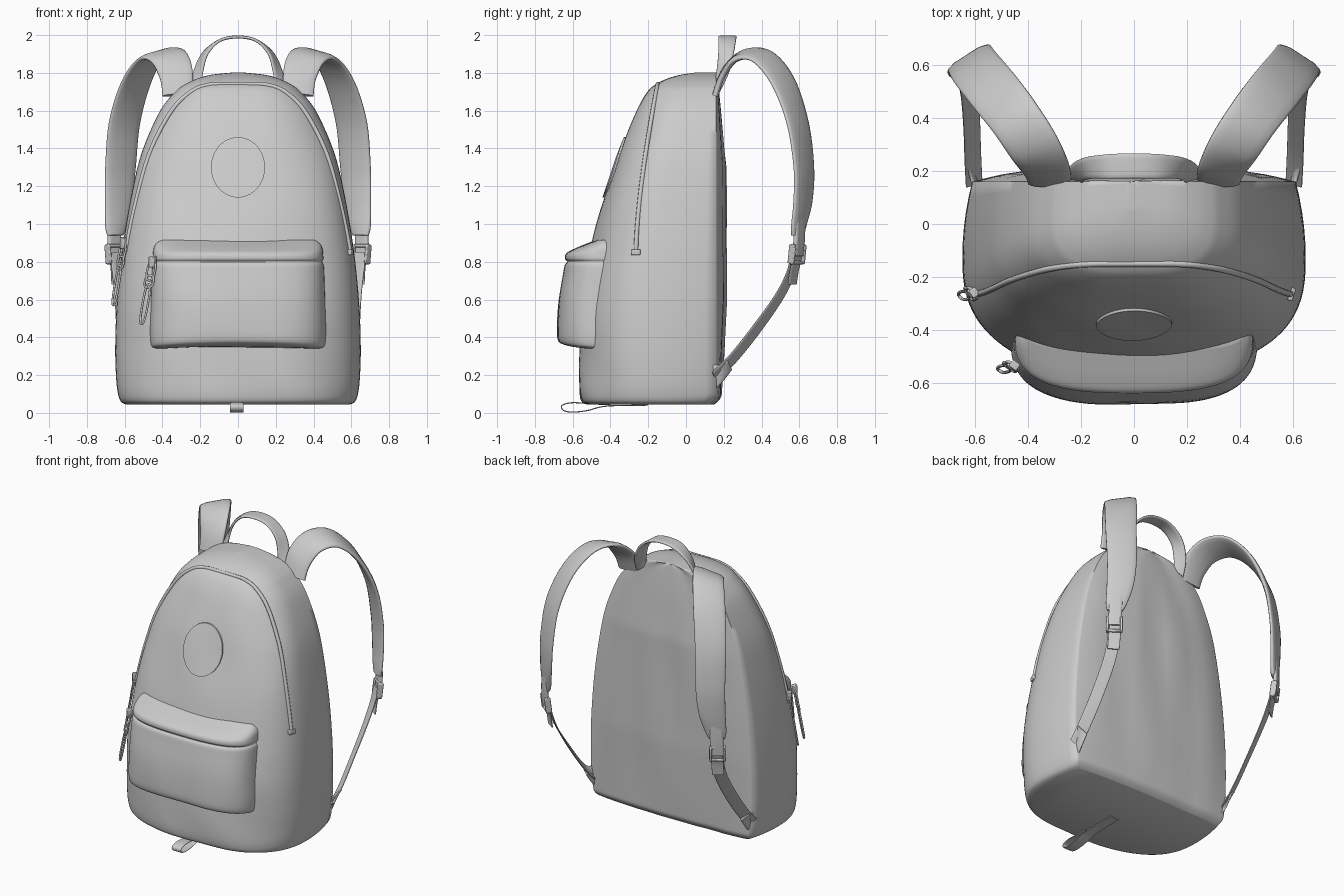
import bpy, bmesh
from math import sin, cos, pi, copysign, atan2
from mathutils import Vector, Matrix, noise

if "Cube" in bpy.data.objects:
    bpy.data.objects.remove(bpy.data.objects["Cube"])


def spline(rows, n=6):
    """Catmull-Rom through rows of any dimension."""
    rows = [Vector(r) for r in rows]
    out = []
    for i in range(len(rows) - 1):
        a, b, c, d = rows[max(i - 1, 0)], rows[i], rows[i + 1], rows[min(i + 2, len(rows) - 1)]
        for k in range(n):
            t = k / n
            out.append(b + 0.5 * t * ((c - a) + t * (2 * a - 5 * b + 4 * c - d + t * (3 * b - a - 3 * c + d))))
    return out + [rows[-1]]


def add_mesh(name, bm):
    bmesh.ops.recalc_face_normals(bm, faces=bm.faces)
    me = bpy.data.meshes.new(name)
    bm.to_mesh(me)
    bm.free()
    ob = bpy.data.objects.new(name, me)
    bpy.context.collection.objects.link(ob)
    return ob


def loft(name, rings):
    bm = bmesh.new()
    vs = [[bm.verts.new(p) for p in r] for r in rings]
    n = len(vs[0])
    for a, b in zip(vs, vs[1:]):
        for i in range(n):
            j = (i + 1) % n
            bm.faces.new((a[i], a[j], b[j], b[i]))
    bm.faces.new(vs[0])
    bm.faces.new(vs[-1])
    return add_mesh(name, bm)


def ribbon(name, rows, thick, crown=1.0, s=1):
    """Strap: rows are centre xyz + half-width vector xyz; s mirrors in x."""
    path = [(Vector((s * r[0], r[1], r[2])), Vector((s * r[3], r[4], r[5]))) for r in spline(rows)]
    half = [(-1, .5), (-.9, .9), (-.6, crown), (0, crown), (.6, crown), (.9, .9), (1, .5)]
    prof = half + [(-u, -v) for u, v in half]
    rings = []
    for i, (c, w) in enumerate(path):
        t = path[min(i + 1, len(path) - 1)][0] - path[max(i - 1, 0)][0]
        nrm = t.cross(w).normalized() * thick / 2
        rings.append([c + w * u + nrm * v for u, v in prof])
    return loft(name, rings)


def tube(name, pts, r, cyclic=False):
    cu = bpy.data.curves.new(name, 'CURVE')
    cu.dimensions = '3D'
    cu.bevel_depth = r
    cu.bevel_resolution = 2
    cu.use_fill_caps = True
    sp = cu.splines.new('POLY')
    sp.points.add(len(pts) - 1)
    for p, q in zip(sp.points, pts):
        p.co = (*q, 1)
    sp.use_cyclic_u = cyclic
    ob = bpy.data.objects.new(name, cu)
    bpy.context.collection.objects.link(ob)
    return ob


def boxes(name, origin, rot, parts):
    bm = bmesh.new()
    base = Matrix.Translation(origin) @ rot.to_4x4()
    for c, size in parts:
        bmesh.ops.create_cube(bm, size=1, matrix=base @ Matrix.Translation(c) @ Matrix.Diagonal((*size, 1)))
    ob = add_mesh(name, bm)
    m = ob.modifiers.new('Bevel', 'BEVEL')
    m.width, m.segments = 0.005, 2
    return ob


# Main body: horizontal sections, rows are z, half width, front y
YB, P = 0.16, 2.6
body = spline([(.045, .595, -.525), (.06, .62, -.552), (.10, .635, -.563), (.18, .645, -.565), (.35, .65, -.56),
               (.6, .64, -.55), (.9, .608, -.50), (1.2, .555, -.41), (1.4, .502, -.345), (1.6, .412, -.262),
               (1.7, .332, -.205), (1.74, .28, -.16), (1.77, .215, -.10), (1.79, .14, -.03), (1.802, .03, .05)])


def profile(z):
    for a, b in zip(body, body[1:]):
        if z <= b[0]:
            return a.lerp(b, (z - a[0]) / (b[0] - a[0]))
    return body[-1]


def wrinkle(x, z):
    return 0.011 * noise.noise((x * 3.5 + z, 0.3, z * 3))


def front_y(x, z):
    _, w, yf = profile(z)
    y0 = YB - .4 * (YB - yf)
    return y0 - (y0 - yf) * max(0, 1 - abs(x / w) ** P) ** (1 / P) + wrinkle(x, z)


def section(z, w, yf):
    y0 = YB - .4 * (YB - yf)
    yb = YB - 12 * max(0, .10 - z) ** 2
    pts, wb = [], w * (.93 + .035 * z)
    for i in range(49):
        c, q = cos(pi * i / 48), sin(pi * i / 48)
        x = w * copysign(abs(c) ** (2 / P), c)
        pts.append((x, y0 - (y0 - yf) * max(q, 0) ** (2 / P) + wrinkle(x, z), z))
    side = [(w - (w - wb) * (k / 5) ** 2, y0 + (yb - y0) * k / 5) for k in range(1, 6)]
    pts += [(-x, y, z) for x, y in side]
    for k in range(1, 20):
        u = -cos(pi * k / 20)
        bulge = .05 * (1 - u ** 4) * min(1, (1.81 - z) / .5) * min(1, .4 + z)
        fold = 1.6 * noise.noise((u * 3, 7.1, z * 1.3)) * .011
        pts.append((u * wb, yb + bulge + fold * (1 - u * u), z))
    return pts + [(x, y, z) for x, y in reversed(side)]


loft("pack_body", [section(*r) for r in body])

# Zipper welt arching over the front panel
arch = []
for k in range(41):
    z = .85 + .89 * sin(pi / 2 * k / 40)
    _, w, yf = profile(z)
    y0 = YB - .4 * (YB - yf)
    ys = max(yf, -.265 + .115 * ((z - .85) / .89) ** 1.5)
    f = max(0, 1 - min(1, max(0, (y0 - ys) / (y0 - yf))) ** P) ** (1 / P)
    arch.append((w * f if k < 40 else 0, ys, z))
tube("zipper_welt", arch + [(-x, y, z) for x, y, z in reversed(arch[:-1])], .012)
boxes("zipper_end_tab", arch[0], Matrix.Rotation(-.3, 3, 'Z'), [((0, 0, 0), (.026, .05, .03))])

# Front pocket with zipper groove and sloping top
pocket = spline([(.335, .43, -.60), (.345, .455, -.65), (.37, .465, -.678), (.45, .468, -.683), (.6, .462, -.675),
                 (.74, .457, -.652), (.785, .453, -.643), (.80, .445, -.63), (.815, .452, -.642), (.845, .45, -.635),
                 (.87, .447, -.59), (.895, .435, -.53), (.915, .41, -.48)], 4)
rings = []
for z, w, yf in pocket:
    ring = []
    for i in range(41):
        c, q = cos(pi * i / 40), max(sin(pi * i / 40), 0)
        x = w * copysign(abs(c) ** (2 / 3), c)
        sag = .02 * (1 - (x / .47) ** 2) * max(0, 1 - (z - .335) / .15)
        ring.append((x, -.41 + (yf + .41) * q ** (2 / 3) + .6 * wrinkle(x, z + 2), z + sag))
    rings.append(ring)
loft("front_pocket", rings)

# Plain oval patch lying on the front panel, with a turned-in rim
bm = bmesh.new()
grid = []
for r, lift in ((1, -.004), (1, .010), (.75, .010), (.5, .010), (.25, .010), (.02, .010)):
    loop = []
    for k in range(40):
        x, z = .143 * r * cos(2 * pi * k / 40), 1.30 + .16 * r * sin(2 * pi * k / 40)
        loop.append(bm.verts.new((x, front_y(x, z) - lift, z)))
    grid.append(loop)
for a, b in zip(grid, grid[1:]):
    for i in range(40):
        bm.faces.new((a[i], a[i - 1], b[i - 1], b[i]))
bm.faces.new(grid[-1])
add_mesh("round_patch", bm)

# Shoulder straps, buckles and lower webbing, mirrored
for s, side in ((1, "right"), (-1, "left")):
    ribbon(f"shoulder_strap_{side}", [
        (.32, .155, 1.685, .08, 0, -.008), (.328, .20, 1.80, .084, -.015, -.035), (.375, .285, 1.89, .085, -.04, -.03),
        (.45, .40, 1.888, .08, -.055, -.02), (.535, .51, 1.76, .08, -.06, -.01), (.60, .59, 1.54, .08, -.055, 0),
        (.622, .624, 1.3, .078, -.05, 0), (.632, .619, 1.12, .07, -.046, 0), (.645, .597, .99, .055, -.036, 0),
        (.65, .59, .94, .04, -.028, 0)], .022, 1.5, s)
    ribbon(f"buckle_tab_{side}", [
        (.652, .602, 1.04, .033, -.024, 0), (.655, .60, .93, .033, -.024, 0), (.657, .592, .83, .033, -.024, 0)],
        .024, 1, s)
    rot = Matrix.Rotation(s * atan2(-.6, .75), 3, 'Z') @ Matrix.Rotation(-.12, 3, 'X')
    bars = [((0, 0, v), (.1, .03, .018)) for v in (-.045, 0, .045)]
    bars += [((u, 0, 0), (.016, .04, .1)) for u in (-.044, .044)]
    boxes(f"buckle_{side}", (s * .653, .588, .84), rot, bars)
    ribbon(f"webbing_{side}", [
        (.648, .58, .85, .032, -.022, 0), (.634, .555, .74, .032, -.022, .005), (.622, .49, .61, .031, -.02, .012),
        (.614, .37, .44, .03, -.018, .018), (.61, .25, .29, .03, -.014, .022), (.605, .15, .19, .03, -.01, .025)],
        .009, 1, s)
    ribbon(f"webbing_end_{side}", [
        (.65, .595, .83, .031, -.022, 0), (.642, .575, .76, .031, -.022, 0), (.638, .562, .68, .031, -.022, 0)],
        .009, 1, s)
    # stitched anchor tab at the lower corner
    ribbon(f"anchor_tab_{side}", [
        (.593, .13, .18, .012, 0, .075), (.602, .18, .205, .015, -.005, .05), (.61, .23, .255, .026, -.012, .025)],
        .014, 1, s)

# Carry handle
arm = [(-.225, .165, 1.72, -.03, .01, -.02), (-.21, .195, 1.81, -.025, .03, -.01), (-.172, .212, 1.905, -.012, .04, 0),
       (-.095, .218, 1.972, 0, .046, 0)]
ribbon("carry_handle", arm + [(0, .22, 1.99, 0, .047, 0)] +
       [(-x, y, z, -a, b, c) for x, y, z, a, b, c in reversed(arm)], .016)

# Small loop under the base
ribbon("base_loop", [(-.007, y, z, .035, 0, 0) for y, z in (
    (-.20, .041), (-.42, .036), (-.52, .013), (-.60, .004), (-.65, .014), (-.655, .04), (-.60, .054), (-.50, .048),
    (-.40, .043))], .006)


# Zipper pulls: slider, link and long loop
def pull(name, top, bottom, face):
    top, bottom = Vector(top), Vector(bottom)
    d, n = bottom - top, Vector(face).normalized()
    boxes(name + "_slider", top, Matrix.Rotation(atan2(n.y, n.x), 3, 'Z'), [((0, 0, 0), (.035, .03, .06))])
    for part, a, b, wid in (("link", 0, .3, .026), ("ring", .22, .42, .028), ("loop", .36, 1, .018)):
        c, h = top + d * (a + b) / 2, d * (b - a) / 2
        pts = [c + h * cos(2 * pi * k / 24) + n * wid * copysign(abs(sin(2 * pi * k / 24)) ** .6, sin(2 * pi * k / 24))
               for k in range(24)]
        tube(f"{name}_{part}", pts, .006, True)


pull("main_zip_pull", (-.605, -.26, .90), (-.66, -.275, .57), (.6, -.8, 0))
pull("pocket_zip_pull", (-.452, -.535, .80), (-.51, -.555, .47), (.8, -.6, 0))

# Smooth shading with sharp edges kept
bpy.ops.object.select_all(action='DESELECT')
for ob in bpy.context.scene.objects:
    if ob.type == 'MESH':
        ob.select_set(True)
        bpy.context.view_layer.objects.active = ob
bpy.ops.object.shade_smooth_by_angle(angle=1.2)
